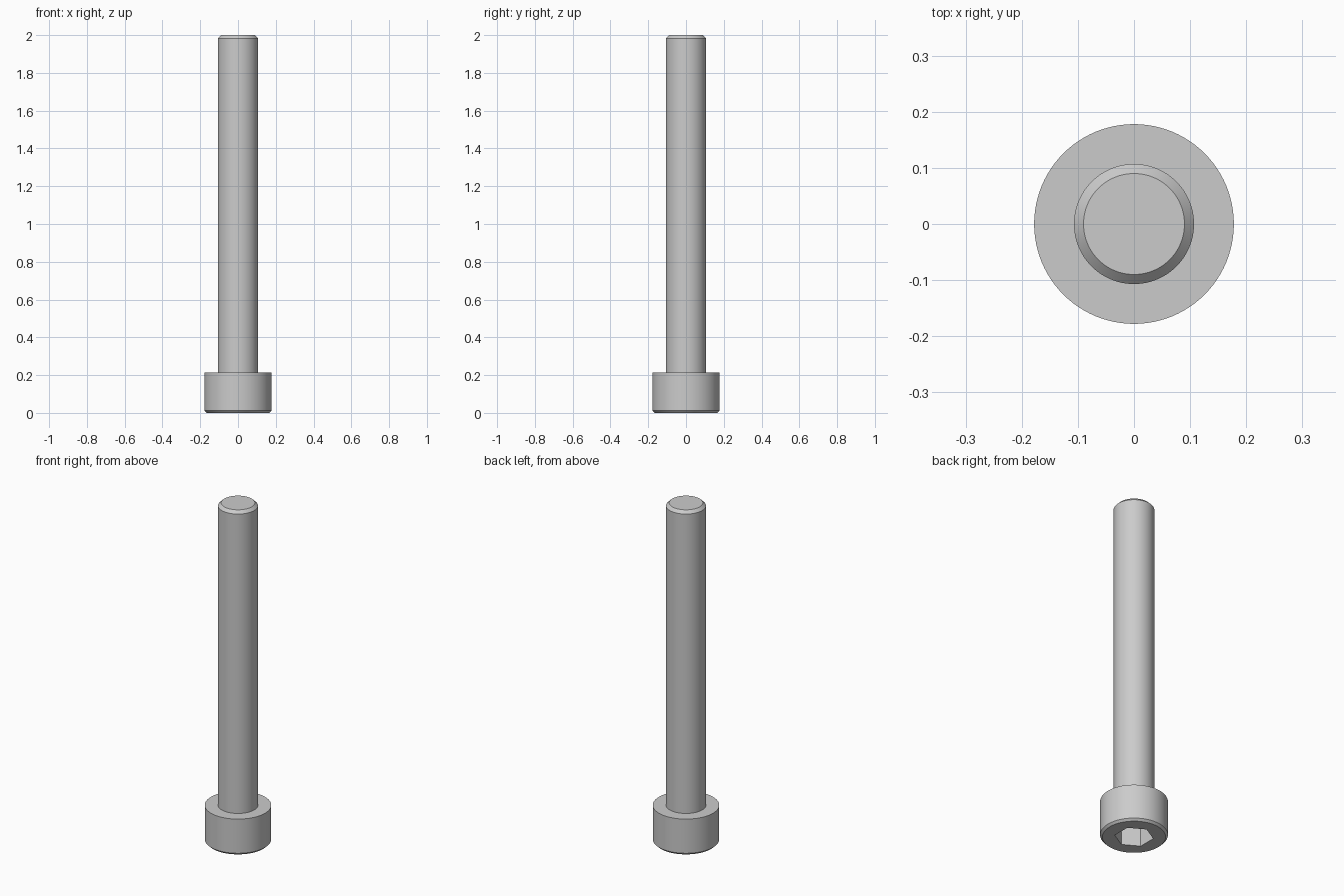
import bpy, bmesh, math

cube = bpy.data.objects.get("Cube")
if cube:
    bpy.data.objects.remove(cube, do_unlink=True)

HEAD_R, HEAD_H, HEAD_EDGE = 0.178, 0.214, 0.012
SHANK_R, LENGTH, TIP_CHAMFER = 0.107, 2.0, 0.017
SOCKET_FLATS, SOCKET_DEPTH = 0.178, 0.107

steel = bpy.data.materials.new("steel_grey")
steel.use_nodes = True
colour = (0.6, 0.6, 0.6, 1)
steel.diffuse_color = colour
steel.node_tree.nodes["Principled BSDF"].inputs["Base Color"].default_value = colour


def add_object(name, bm):
    bmesh.ops.recalc_face_normals(bm, faces=bm.faces)
    mesh = bpy.data.meshes.new(name)
    bm.to_mesh(mesh)
    bm.free()
    mesh.materials.append(steel)
    obj = bpy.data.objects.new(name, mesh)
    bpy.context.collection.objects.link(obj)
    return obj


def lathe(name, profile, sides):
    """Turn (radius, height) pairs about z and cap both ends."""
    bm = bmesh.new()
    rings = []
    for r, z in profile:
        ring = []
        for i in range(sides):
            a = math.tau * i / sides
            ring.append(bm.verts.new((r * math.cos(a), r * math.sin(a), z)))
        rings.append(ring)
    for low, high in zip(rings, rings[1:]):
        for i in range(sides):
            j = (i + 1) % sides
            bm.faces.new((low[i], low[j], high[j], high[i]))
    bm.faces.new(rings[0])
    bm.faces.new(rings[-1])
    return add_object(name, bm)


# Head and shank, turned in one piece
screw = lathe("socket_head_screw", [
    (HEAD_R - HEAD_EDGE, 0),
    (HEAD_R, HEAD_EDGE),
    (HEAD_R, HEAD_H),
    (SHANK_R, HEAD_H),
    (SHANK_R, LENGTH - TIP_CHAMFER),
    (SHANK_R - TIP_CHAMFER, LENGTH),
], 96)

# Hexagonal socket, with corners on the y axis
bm = bmesh.new()
corner_r = SOCKET_FLATS / math.sqrt(3)
bmesh.ops.create_cone(bm, cap_ends=True, segments=6, radius1=corner_r,
                      radius2=corner_r, depth=2 * SOCKET_DEPTH)
first = bm.verts[:][0].co
turn = math.pi / 2 - math.atan2(first.y, first.x)
for v in bm.verts:
    x, y = v.co.x, v.co.y
    v.co.x = x * math.cos(turn) - y * math.sin(turn)
    v.co.y = x * math.sin(turn) + y * math.cos(turn)
cutter = add_object("socket_cutter", bm)
cutter.hide_render = True

cut = screw.modifiers.new("socket", 'BOOLEAN')
cut.operation = 'DIFFERENCE'
cut.solver = 'EXACT'
cut.object = cutter
bpy.ops.object.select_all(action='DESELECT')
bpy.context.view_layer.objects.active = screw
screw.select_set(True)
bpy.ops.object.modifier_apply(modifier=cut.name)
bpy.data.objects.remove(cutter, do_unlink=True)

# Smooth turned surfaces, crisp edges
bpy.ops.object.shade_smooth_by_angle(angle=math.radians(30))
